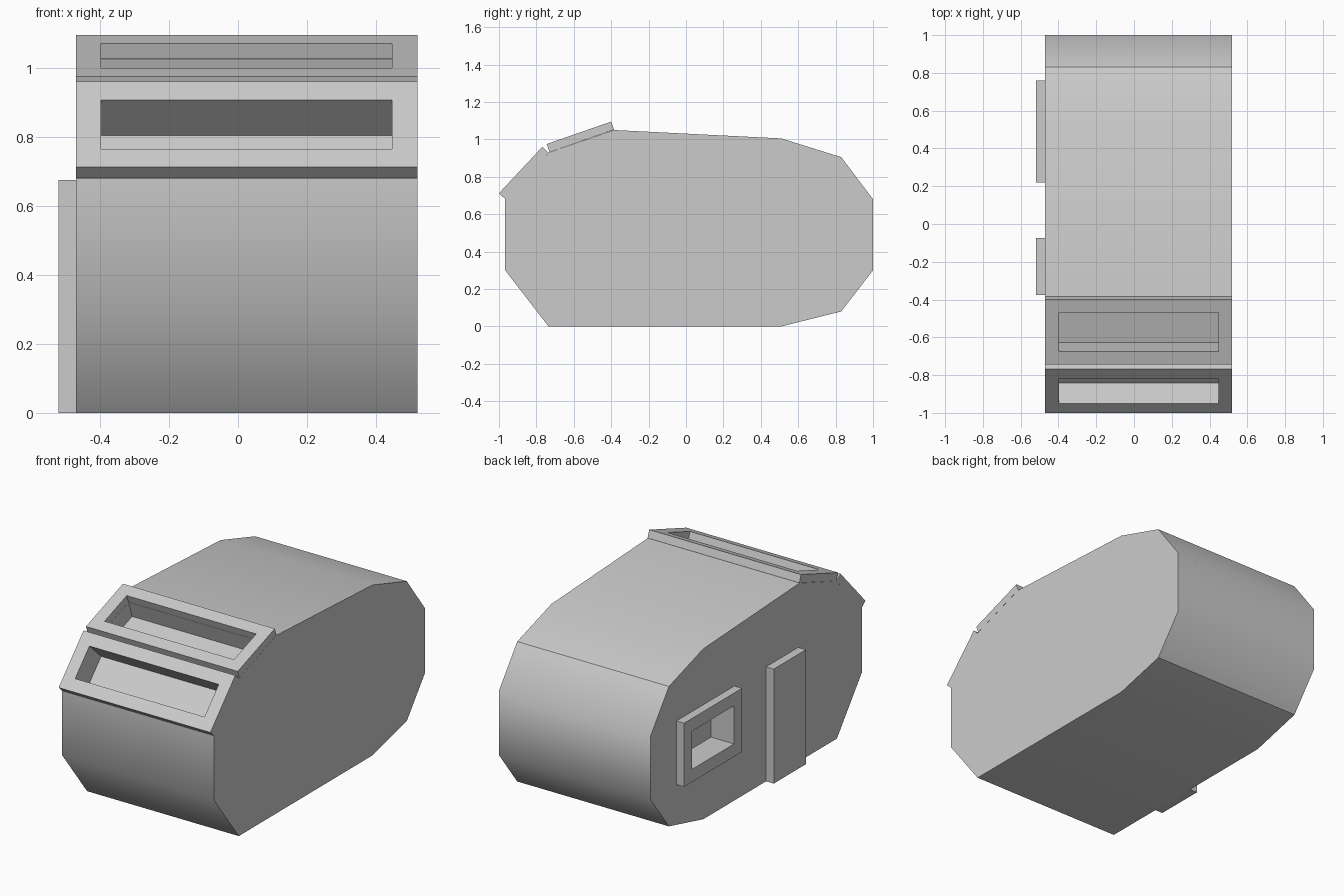
import bpy, bmesh
from mathutils import Vector

if "Cube" in bpy.data.objects:
    bpy.data.objects.remove(bpy.data.objects["Cube"])

X0, X1 = -0.47, 0.52      # hull width
DEPTH = 0.15              # depth of window recesses


def extrude(name, profile, x0, x1, smooth=(), sharp=()):
    """Extrude a (y, z) profile along x. smooth: side indices, sharp: corner indices."""
    bm = bmesh.new()
    a = [bm.verts.new((x0, y, z)) for y, z in profile]
    b = [bm.verts.new((x1, y, z)) for y, z in profile]
    n = len(profile)
    bm.faces.new(a)
    bm.faces.new(b[::-1])
    for i in range(n):
        j = (i + 1) % n
        bm.faces.new((a[i], b[i], b[j], a[j])).smooth = i in smooth
    for i in sharp:
        bm.edges.get((a[i], b[i])).smooth = False
    bmesh.ops.recalc_face_normals(bm, faces=bm.faces)
    mesh = bpy.data.meshes.new(name)
    bm.to_mesh(mesh)
    bm.free()
    ob = bpy.data.objects.new(name, mesh)
    bpy.context.collection.objects.link(ob)
    return ob


def cut(cutter, *targets):
    cutter.hide_render = True
    cutter.display_type = 'WIRE'
    cutter.hide_set(True)
    for ob in targets:
        mod = ob.modifiers.new("recess", 'BOOLEAN')
        mod.operation = 'DIFFERENCE'
        mod.solver = 'EXACT'
        mod.object = cutter


def slab(p, q, inset, out, depth):
    """Sloped rectangle profile lying on the line p-q."""
    p, q = Vector(p), Vector(q)
    d = (q - p).normalized()
    inward = Vector((d.y, -d.x))
    p, q = p + d * inset, q - d * inset
    return [p - inward * out, q - inward * out, q + inward * depth, p + inward * depth]


def rect(y0, y1, z0, z1):
    return [(y0, z0), (y1, z0), (y1, z1), (y0, z1)]


# Hull: a faceted barrel, smooth apart from a few hard creases
hull = extrude("hull", [
    (-0.735, 0), (0.51, 0), (0.83, 0.08), (1.0, 0.30), (1.0, 0.68),
    (0.83, 0.905), (0.51, 1.005), (-0.385, 1.05), (-0.733, 0.93),
    (-0.967, 0.68), (-0.967, 0.30)], X0, X1,
    smooth=(0, 1, 2, 3, 4, 5, 6, 9, 10), sharp=(0, 2, 5))

# Two sloped front window frames, each recessed into the hull
for level, p, q in (("lower", (-1.0, 0.712), (-0.768, 0.96)),
                    ("upper", (-0.745, 0.975), (-0.40, 1.095))):
    frame = extrude(level + "_windscreen_frame", slab(p, q, 0, 0, 0.046), X0, X1)
    cutter = extrude(level + "_windscreen_cutter", slab(p, q, 0.073, 0.05, DEPTH),
                     X0 + 0.073, X1 - 0.073)
    cut(cutter, hull, frame)

# Side window frame with recess
window = extrude("side_window_frame", rect(0.22, 0.76, 0.30, 0.675), -0.52, X0)
cut(extrude("side_window_cutter", rect(0.295, 0.685, 0.375, 0.60), -0.6, -0.52 + DEPTH),
    hull, window)

# Door panel
extrude("door", rect(-0.375, -0.075, 0, 0.675), -0.52, X0)
